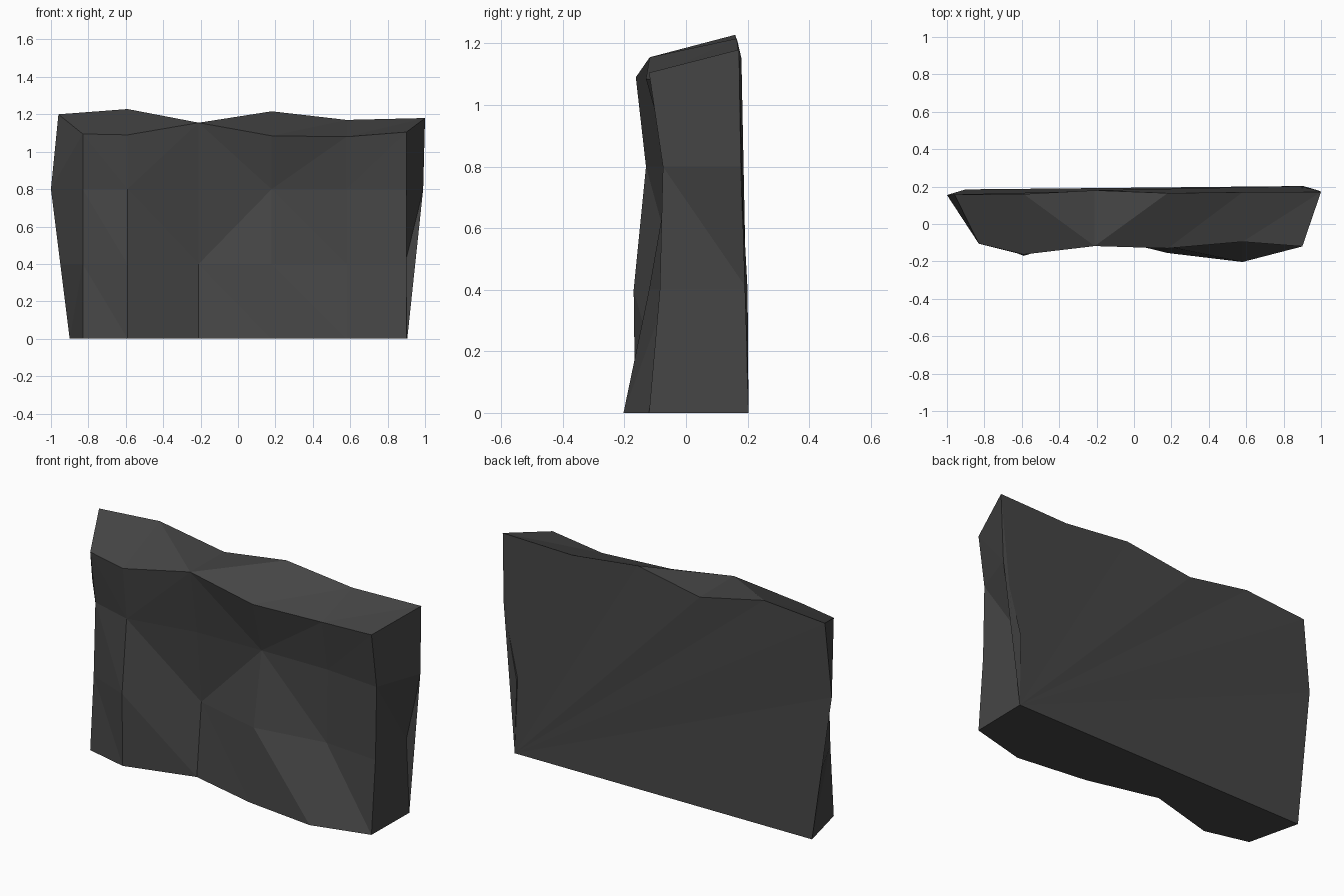
import bpy, bmesh

if "Cube" in bpy.data.objects:
    bpy.data.objects.remove(bpy.data.objects["Cube"])

stone = bpy.data.materials.new("dark grey stone")
stone.diffuse_color = (0.06, 0.06, 0.06, 1)
stone.use_nodes = True
stone.node_tree.nodes["Principled BSDF"].inputs["Base Color"].default_value = stone.diffuse_color

# Chipped front: depth (y) on a grid of columns (x) and rows (z)
cols = [-0.83, -0.59, -0.21, 0.18, 0.58, 0.90]
rows = [0, 0.4, 0.8]
depth = [[-0.105, -0.165, -0.06, -0.155, -0.203, -0.12],
         [-0.075, -0.17, -0.02, -0.12, -0.056, -0.085],
         [-0.06, -0.13, -0.06, -0.05, -0.047, -0.075],
         [-0.105, -0.163, -0.118, -0.13, -0.095, -0.12]]
crest_z = [1.095, 1.09, 1.155, 1.085, 1.08, 1.105]
# Back outline: crest, then the side edges from the ground up
back_crest = [(-0.96, 0.158, 1.20), (-0.59, 0.16, 1.228), (-0.21, 0.18, 1.152),
              (0.18, 0.165, 1.216), (0.58, 0.17, 1.17), (1.0, 0.172, 1.18)]
back_left = [(-0.90, 0.185, 0), (-0.95, 0.17, 0.4), (-1.0, 0.155, 0.8)]
back_right = [(0.905, 0.203, 0), (0.895, 0.2, 0.4), (0.99, 0.178, 0.8)]

bm = bmesh.new()


def quad(a, b, c, d, cut_ac):
    """Split a bent quad along a-c or b-d."""
    tris = [(a, b, c), (a, c, d)] if cut_ac else [(a, b, d), (b, c, d)]
    for t in tris:
        bm.faces.new(t)


front = [[bm.verts.new((x, y, z)) for x, y in zip(cols, depth[r])]
         for r, z in enumerate(rows)]
front.append([bm.verts.new(p) for p in zip(cols, depth[3], crest_z)])
crest = [bm.verts.new(p) for p in back_crest]
left = [bm.verts.new(p) for p in back_left] + [crest[0]]
right = [bm.verts.new(p) for p in back_right] + [crest[-1]]

# Front and top faces
rising = {(2, 1), (1, 2), (3, 2), (4, 2)}
for c in range(5):
    for r in range(3):
        quad(front[r][c], front[r][c + 1], front[r + 1][c + 1], front[r + 1][c],
             (c, r) in rising)
    quad(front[3][c], front[3][c + 1], crest[c + 1], crest[c], c != 1)
# Side faces
for r in range(3):
    quad(front[r][5], right[r], right[r + 1], front[r + 1][5], False)
    quad(left[r], front[r][0], front[r + 1][0], left[r + 1], True)
# Back fans out from its lower right corner
ring = right[1:] + crest[-2::-1] + left[2::-1]
for a, b in zip(ring, ring[1:]):
    bm.faces.new((right[0], a, b))
# Flat underside
bm.faces.new([left[0], right[0]] + front[0][::-1])
bmesh.ops.recalc_face_normals(bm, faces=bm.faces)

mesh = bpy.data.meshes.new("rock_wall")
bm.to_mesh(mesh)
bm.free()
mesh.materials.append(stone)
bpy.context.collection.objects.link(bpy.data.objects.new("rock_wall", mesh))
